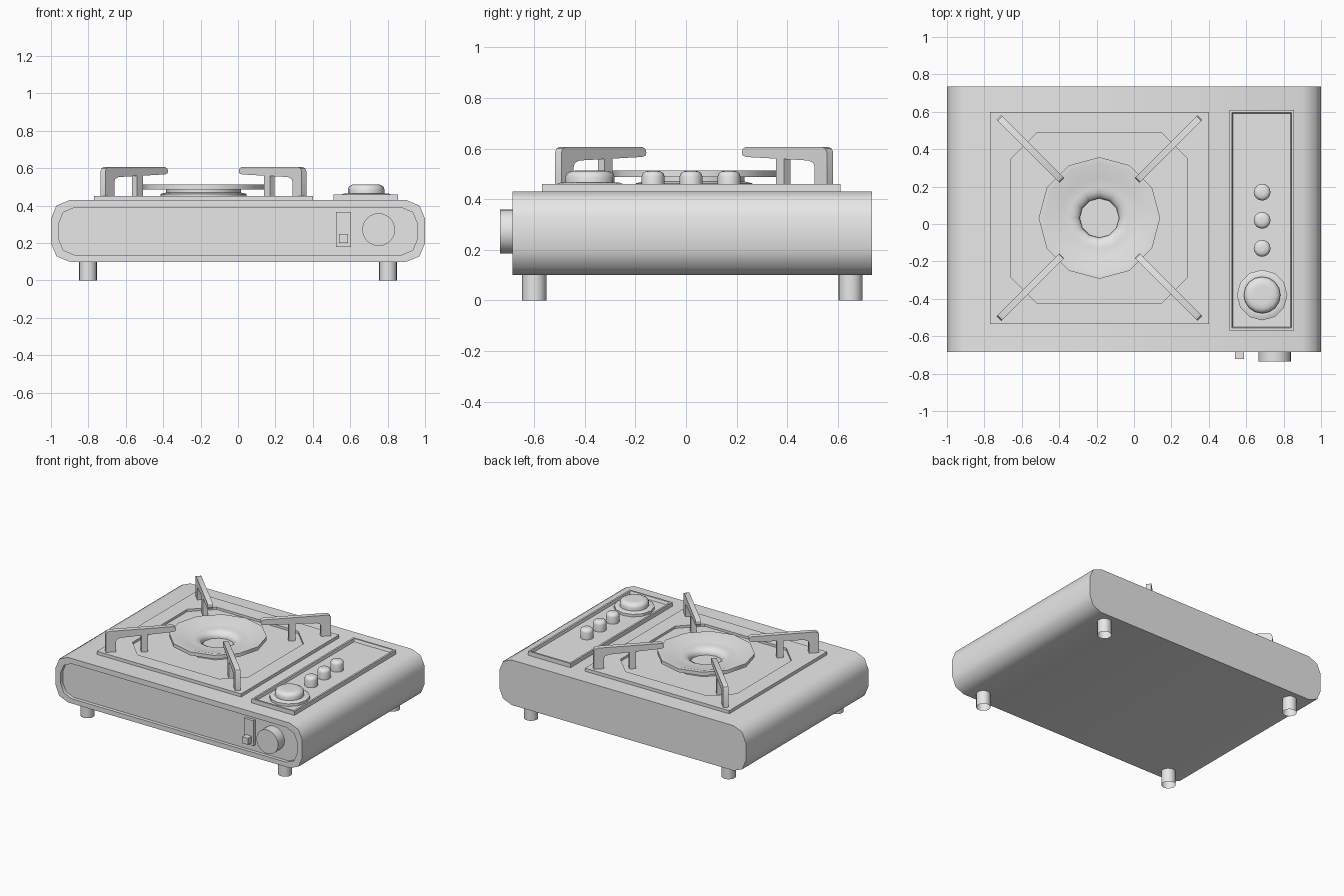
import bpy, bmesh, math
from mathutils import Vector

old = bpy.data.objects.get("Cube")
if old:
    bpy.data.objects.remove(old, do_unlink=True)

grey = bpy.data.materials.new("light_grey")
grey.use_nodes = True
grey.diffuse_color = (0.8, 0.8, 0.8, 1)
grey.node_tree.nodes["Principled BSDF"].inputs["Base Color"].default_value = (0.8, 0.8, 0.8, 1)


def loft(name, rings, start=True, end=True, angle=40):
    """Skin a series of equal-length rings and optionally cap both ends."""
    bm = bmesh.new()
    loops = [[bm.verts.new(p) for p in ring] for ring in rings]
    n = len(loops[0])
    for a, b in zip(loops, loops[1:]):
        for i in range(n):
            j = (i + 1) % n
            bm.faces.new((a[i], a[j], b[j], b[i]))
    if start:
        bm.faces.new(loops[0])
    if end:
        bm.faces.new(loops[-1])
    bmesh.ops.remove_doubles(bm, verts=bm.verts, dist=0.0001)
    bmesh.ops.recalc_face_normals(bm, faces=bm.faces)
    mesh = bpy.data.meshes.new(name)
    bm.to_mesh(mesh)
    bm.free()
    mesh.materials.append(grey)
    ob = bpy.data.objects.new(name, mesh)
    bpy.context.collection.objects.link(ob)
    bpy.ops.object.select_all(action='DESELECT')
    ob.select_set(True)
    bpy.context.view_layer.objects.active = ob
    bpy.ops.object.shade_smooth_by_angle(angle=math.radians(angle))
    return ob


def outline(cx, cy, hx, hy, r=0.0, seg=1):
    """Rectangle with chamfered or rounded corners, as 2D points."""
    pts = []
    for k, (sx, sy) in enumerate(((1, 1), (-1, 1), (-1, -1), (1, -1))):
        for i in range(seg + 1):
            a = math.pi / 2 * (k + i / seg)
            pts.append((cx + sx * (hx - r) + r * math.cos(a),
                        cy + sy * (hy - r) + r * math.sin(a)))
    return pts


def flat(pts, z):
    return [(x, y, z) for x, y in pts]


def upright(pts, y):
    return [(x, y, z) for x, z in pts]


def turned(name, centre, profile, sides=12, axis='Z', **kw):
    """Round part from (radius, height) pairs."""
    c = Vector(centre)
    rings = []
    for r, h in profile:
        ring = []
        for i in range(sides):
            a = 2 * math.pi * i / sides
            u, v = r * math.cos(a), r * math.sin(a)
            ring.append(c + (Vector((u, v, h)) if axis == 'Z' else Vector((u, -h, v))))
        rings.append(ring)
    return loft(name, rings, **kw)


def box(name, x0, x1, y0, y1, z0, z1):
    pts = [(x0, y0), (x1, y0), (x1, y1), (x0, y1)]
    return loft(name, [flat(pts, z0), flat(pts, z1)])


# Casing with a recessed front
FRONT, BACK = -0.685, 0.735
shell = outline(0, 0.265, 1.0, 0.165, 0.1, 2)
recess = outline(0, 0.263, 0.96, 0.128, 0.09, 2)
loft("casing", [upright(shell, BACK), upright(shell, FRONT),
                upright(recess, FRONT), upright(recess, FRONT + 0.025)], angle=50)

# Feet, open underneath
for x in (-0.802, 0.802):
    for y in (-0.6, 0.65):
        turned("foot", (x, y, 0), [(0.048, 0), (0.048, 0.1)], sides=16, start=False)

# Drip tray with an octagonal well
CX, CY = -0.185, 0.032
rim = outline(CX, CY, 0.585, 0.567)
well = outline(CX, CY, 0.472, 0.457, 0.14)
loft("drip_tray", [flat(rim, 0.425), flat(rim, 0.453), flat(well, 0.453), flat(well, 0.436)])

# Burner with a dished top and a rounded centre hole
turned("burner", (CX, CY, 0),
       [(0.23, 0.434), (0.23, 0.463), (0.2, 0.47), (0.2, 0.487), (0.325, 0.487),
        (0.325, 0.513), (0.295, 0.513), (0.215, 0.488), (0.165, 0.488),
        (0.14, 0.484), (0.118, 0.473), (0.106, 0.455), (0.105, 0.44)], angle=35)

# Pan supports: a bracket and an inner post on each diagonal
bracket = [(0.76, 0.435), (0.76, 0.585), (0.752, 0.6), (0.735, 0.606), (0.305, 0.606),
           (0.29, 0.598), (0.285, 0.585), (0.29, 0.572), (0.31, 0.567),
           (0.66, 0.553), (0.685, 0.543), (0.692, 0.525), (0.692, 0.435)]
post = [(0.475, 0.434), (0.52, 0.434), (0.52, 0.57), (0.475, 0.57)]
HALF = 0.018
for k in range(4):
    a = math.pi / 4 + k * math.pi / 2
    out = Vector((math.cos(a), math.sin(a), 0))
    side = Vector((-out.y, out.x, 0))
    base = Vector((CX, CY, 0))
    for name, shape in (("support_bracket", bracket), ("support_post", post)):
        loft(name, [[base + out * r + side * s + Vector((0, 0, z)) for r, z in shape]
                    for s in (-HALF, HALF)], angle=30)

# Control panel tray with a stepped rim
PX, PY = 0.683, 0.02
edge = outline(PX, PY, 0.173, 0.59)
lip = outline(PX, PY, 0.16, 0.577)
floor = outline(PX, PY, 0.155, 0.57)
loft("control_panel", [flat(edge, 0.425), flat(edge, 0.46), flat(lip, 0.46), flat(floor, 0.44)])

# Panel buttons
for y in (0.17, 0.02, -0.13):
    turned("button", (0.685, y, 0),
           [(0.045, 0.438), (0.045, 0.49), (0.041, 0.502), (0.03, 0.51), (0.012, 0.512)],
           sides=16)

# Large dial on a collar
turned("dial_collar", (0.685, -0.38, 0),
       [(0.135, 0.438), (0.135, 0.459), (0.115, 0.466), (0.105, 0.466)], angle=20)
turned("dial", (0.685, -0.38, 0),
       [(0.098, 0.46), (0.098, 0.487), (0.092, 0.502), (0.075, 0.512), (0.05, 0.513)],
       sides=16)

# Front knob, lever plate and lever
turned("front_knob", (0.752, 0, 0.272), [(0.0875, 0.655), (0.0875, 0.735)], sides=24, axis='Y')
box("lever_plate", 0.525, 0.603, -0.68, -0.655, 0.18, 0.365)
box("lever", 0.54, 0.587, -0.722, -0.67, 0.2, 0.248)
